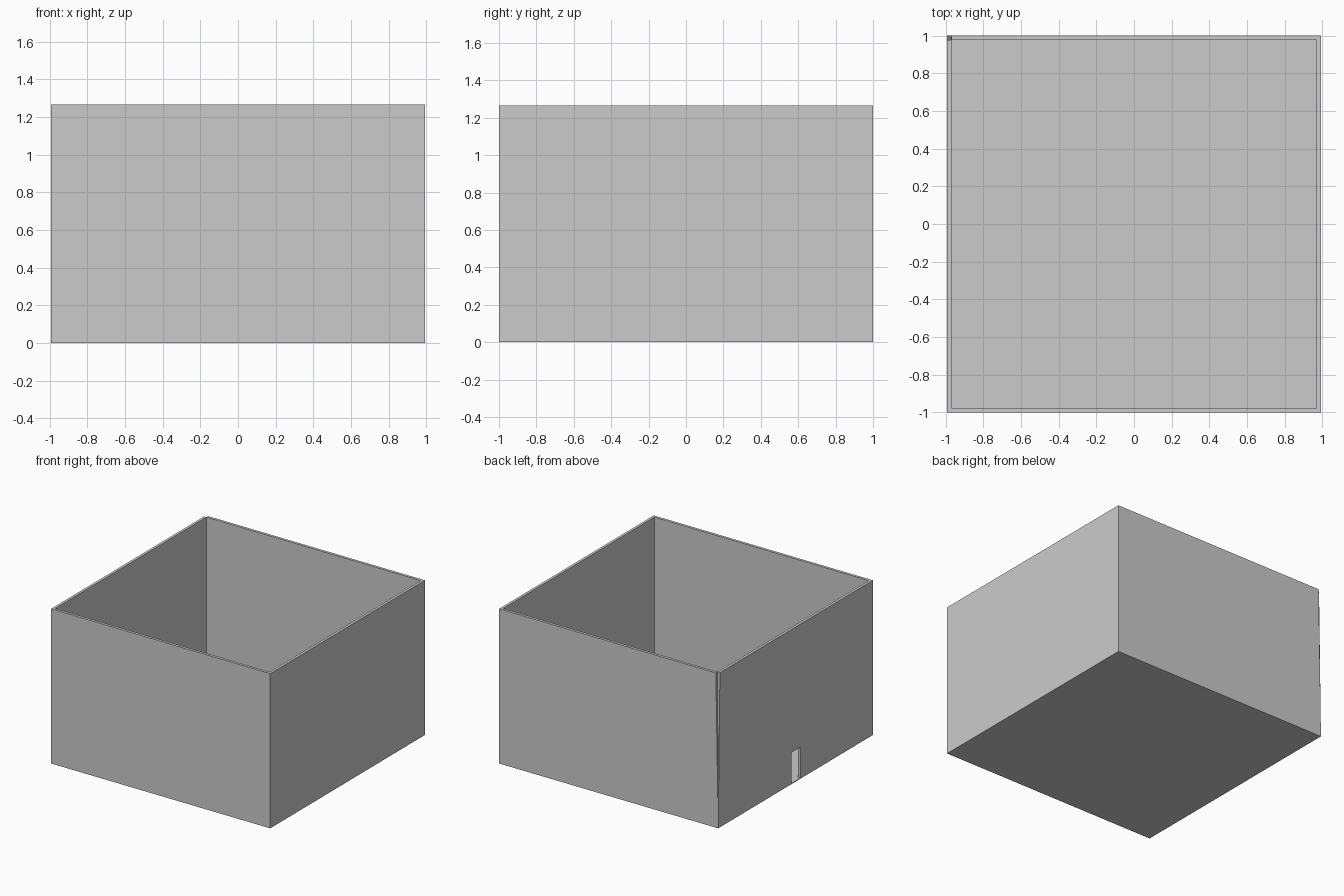
import bpy, bmesh

if "Cube" in bpy.data.objects:
    bpy.data.objects.remove(bpy.data.objects["Cube"])

X, Y, H = 0.992, 1.0, 1.266     # outer half sizes and height
T, FLOOR = 0.022, 0.005         # wall and floor thickness
SIGNS = [(-1, -1), (1, -1), (1, 1), (-1, 1)]

bm = bmesh.new()

def ring(inset, z):
    return [bm.verts.new((sx * (X - inset), sy * (Y - inset), z)) for sx, sy in SIGNS]

# Open box: outer and inner shells; the back left corner opens into a tapering notch
ob, it, ib = ring(0, 0), ring(T, H), ring(T, FLOOR)
ot = [bm.verts.new((sx * X, sy * Y, H)) for sx, sy in SIGNS[:3]]
back_end = bm.verts.new((-X + T, Y, H))
left_end = bm.verts.new((-X, Y - T, H))
tops = [(ot[0], ot[1]), (ot[1], ot[2]), (ot[2], back_end), (left_end, ot[0])]

for i, (a, b) in enumerate(tops):
    j = (i + 1) % 4
    bm.faces.new((ob[i], ob[j], b, a))              # outer wall
    bm.faces.new((a, b, it[j], it[i]))              # rim
    bm.faces.new((it[i], it[j], ib[j], ib[i]))      # inner wall
bm.faces.new((ob[3], it[3], back_end))              # notch sides
bm.faces.new((ob[3], left_end, it[3]))
bm.faces.new(ob[::-1])                              # underside
bm.faces.new(ib)                                    # floor
bmesh.ops.recalc_face_normals(bm, faces=bm.faces[:])

mesh = bpy.data.meshes.new("walled_room")
bm.to_mesh(mesh)
bm.free()
room = bpy.data.objects.new("walled_room", mesh)
bpy.context.collection.objects.link(room)

# Doorway in the left wall
z0, z1, y0, y1 = 0.006, 0.258, -0.062, 0.052
bpy.ops.mesh.primitive_cube_add(size=1, location=(-X, (y0 + y1) / 2, (z0 + z1) / 2))
cutter = bpy.context.object
cutter.name = "doorway_cutter"
cutter.scale = (0.1, y1 - y0, z1 - z0)
cutter.hide_render = True
cutter.display_type = 'WIRE'

cut = room.modifiers.new("doorway", 'BOOLEAN')
cut.operation = 'DIFFERENCE'
cut.solver = 'EXACT'
cut.object = cutter
bpy.context.view_layer.objects.active = room
bpy.ops.object.modifier_apply(modifier=cut.name)
bpy.data.objects.remove(cutter)
